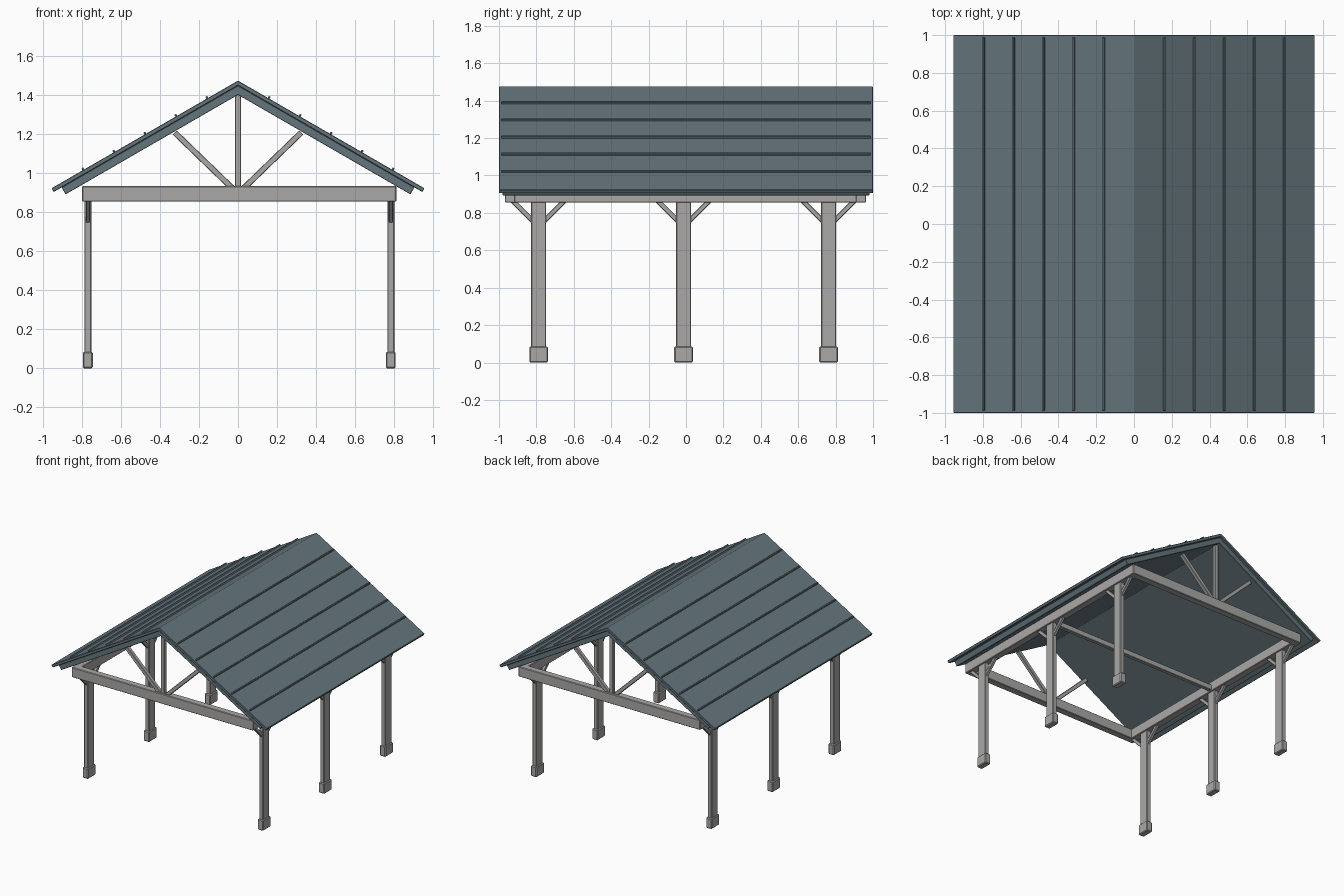
import bpy, bmesh, math
from mathutils import Vector, Matrix

cube = bpy.data.objects.get("Cube")
if cube:
    bpy.data.objects.remove(cube, do_unlink=True)


def material(name, rgb):
    m = bpy.data.materials.new(name)
    m.use_nodes = True
    m.diffuse_color = (*rgb, 1)
    bsdf = m.node_tree.nodes["Principled BSDF"]
    bsdf.inputs["Base Color"].default_value = (*rgb, 1)
    bsdf.inputs["Roughness"].default_value = 0.7
    return m


WOOD = material("weathered grey", (0.40, 0.395, 0.39))
ROOF = material("slate blue", (0.13, 0.18, 0.205))

OX, OY = 0.007, -0.013            # centre of the timber frame
POST_X, POST_Y = 0.777, 0.775     # post spacing from that centre
BEAM_LOW, BEAM_TOP, BEAM_W = 0.855, 0.935, 0.056
SLOPE = math.radians(30)
RIDGE = 1.476


def finish(name, bm, mat, bevel):
    bmesh.ops.recalc_face_normals(bm, faces=bm.faces)
    mesh = bpy.data.meshes.new(name)
    bm.to_mesh(mesh)
    bm.free()
    mesh.materials.append(mat)
    ob = bpy.data.objects.new(name, mesh)
    bpy.context.collection.objects.link(ob)
    if bevel:
        mod = ob.modifiers.new("edge", 'BEVEL')
        mod.width = bevel
        mod.segments = 1
    return ob


def box(name, centre, size, mat=WOOD, bevel=0.004, rot=None):
    bm = bmesh.new()
    bmesh.ops.create_cube(bm, size=1)
    bmesh.ops.scale(bm, vec=size, verts=bm.verts)
    ob = finish(name, bm, mat, bevel)
    ob.matrix_world = Matrix.Translation(centre) @ (rot or Matrix.Identity(4))
    return ob


def strut(name, start, end, width, depth):
    """Straight timber between two points."""
    a, b = Vector(start), Vector(end)
    rot = (b - a).to_track_quat('Z', 'Y').to_matrix().to_4x4()
    return box(name, (a + b) / 2, (width, depth, (b - a).length), WOOD, 0.003, rot)


def gable_slab(name, ridge_z, run, thick, half_len, bevel):
    """Folded slab with eaves cut square to the slope."""
    s, c, t = math.sin(SLOPE), math.cos(SLOPE), math.tan(SLOPE)
    edge_z = ridge_z - run * t
    half = [(run, edge_z), (run - thick * s, edge_z - thick * c)]
    profile = [(0, ridge_z), *half, (0, ridge_z - thick / c)]
    profile += [(-x, z) for x, z in reversed(half)]
    bm = bmesh.new()
    face = bm.faces.new([bm.verts.new((x, -half_len, z)) for x, z in profile])
    new = bmesh.ops.extrude_face_region(bm, geom=[face])["geom"]
    moved = [v for v in new if isinstance(v, bmesh.types.BMVert)]
    bmesh.ops.translate(bm, vec=(0, 2 * half_len, 0), verts=moved)
    return finish(name, bm, ROOF, bevel)


# Roof: metal sheet over a slightly smaller deck
gable_slab("roof_sheet", RIDGE, 0.957, 0.022, 1.0, 0.003)
gable_slab("roof_deck", RIDGE - 0.022 / math.cos(SLOPE), 0.905, 0.041, 0.98, 0.002)

# Raised seams along the roof
for side in (-1, 1):
    for i in range(1, 6):
        x = 0.159 * i
        box(f"roof_seam_{'left' if side > 0 else 'right'}_{i}",
            (side * x, 0, RIDGE - x * math.tan(SLOPE) + 0.004),
            (0.011, 1.975, 0.016), ROOF, 0.002,
            Matrix.Rotation(side * SLOPE, 4, 'Y'))

# Posts, footings and knee braces
for side, label in ((1, "left"), (-1, "right")):
    x = OX + side * POST_X
    for row, place in ((-1, "front"), (0, "middle"), (1, "back")):
        y = OY + row * POST_Y
        tag = f"{place}_{label}"
        box(f"post_{tag}", (x, y, 0.44), (0.036, 0.08, 0.84))
        box(f"footing_{tag}", (x, y, 0.0425), (0.05, 0.1, 0.085), WOOD, 0.006)
        for d in (-1, 1):
            strut(f"brace_{tag}_{'back' if d > 0 else 'front'}",
                  (x, y + d * 0.026, 0.752), (x, y + d * 0.141, 0.867), 0.022, 0.026)
    # Side beam
    box(f"side_beam_{label}", (x, OY + 0.01, (BEAM_LOW + BEAM_TOP) / 2),
        (BEAM_W, 1.86, BEAM_TOP - BEAM_LOW))

# Gable trusses: tie beam, king post and two struts
for y, place in ((-0.94, "front"), (0.935, "back")):
    box(f"tie_beam_{place}", (OX, y, (BEAM_LOW + BEAM_TOP) / 2),
        (1.612, BEAM_W, BEAM_TOP - BEAM_LOW))
    box(f"king_post_{place}", (0, y, 1.165), (0.032, 0.032, 0.48))
    for side, label in ((1, "left"), (-1, "right")):
        strut(f"truss_strut_{place}_{label}",
              (side * 0.03, y, 0.925), (side * 0.325, y, 1.21), 0.03, 0.03)

# Thin cross tie between the middle posts
box("middle_tie", (OX, OY, 0.885), (2 * POST_X, 0.032, 0.045))
